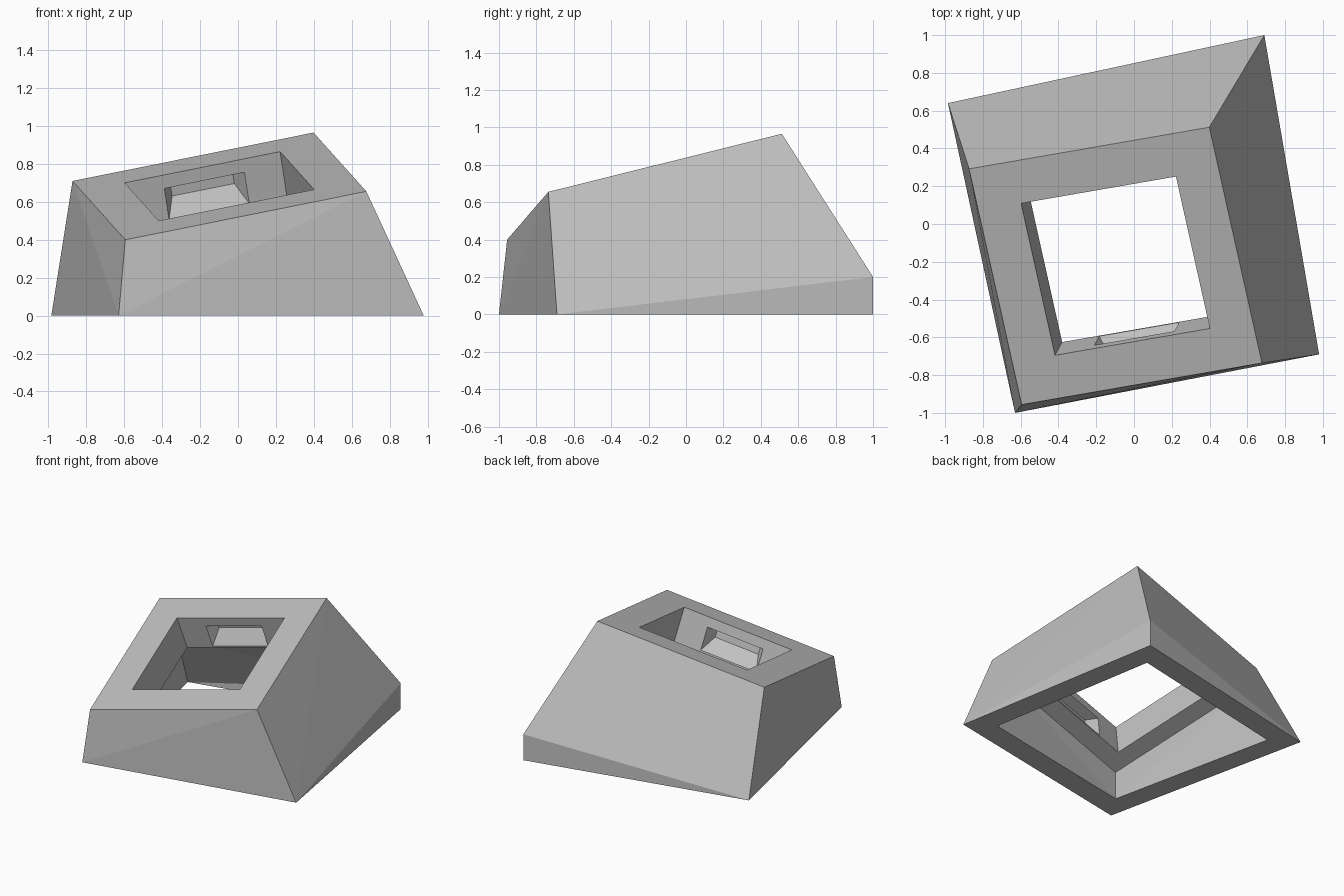
import bpy, bmesh
from mathutils import Vector

cube = bpy.data.objects.get("Cube")
if cube:
    bpy.data.objects.remove(cube, do_unlink=True)

# Single grey material
grey = bpy.data.materials.new("plain_grey")
grey.use_nodes = True
colour = (0.53, 0.53, 0.53, 1)
grey.diffuse_color = colour
grey.node_tree.nodes["Principled BSDF"].inputs["Base Color"].default_value = colour

# Tilted frame of the top plate: u across, v towards the back, n out of the plate
centre = Vector((-0.098, -0.222, 0.683))
u = Vector((1.27, 0.22, 0.255)).normalized()
n = u.cross(Vector((-0.285, 1.25, 0.31))).normalized()
v = n.cross(u)
PLATE = 0.26
HOLE = 0.424


def tilted(a, b, w):
    return centre + u * a + v * b + n * w


def square(half, w):
    return [tilted(a * half, b * half, w) for a in (-1, 1) for b in (-1, 1)]


def hull(name, points):
    bm = bmesh.new()
    for p in points:
        bm.verts.new(p)
    bmesh.ops.convex_hull(bm, input=bm.verts)
    bmesh.ops.dissolve_limit(bm, angle_limit=0.002, verts=bm.verts, edges=bm.edges)
    bmesh.ops.recalc_face_normals(bm, faces=bm.faces)
    mesh = bpy.data.meshes.new(name)
    bm.to_mesh(mesh)
    bm.free()
    mesh.materials.append(grey)
    obj = bpy.data.objects.new(name, mesh)
    bpy.context.collection.objects.link(obj)
    return obj


# Outer body: flat foot, short upright corner at the back right, tilted top
foot = [Vector(p) for p in ((-0.63, -1, 0), (0.98, -0.69, 0), (0.69, 1, 0), (-0.985, 0.64, 0))]
lift = Vector((0, 0, 0.2))
body = hull("switch_housing", foot + [foot[2] + lift] + square(0.658, 0))

# Hollow underneath, stopping below the top plate
inner = [p * 0.8 for p in foot]
cavity = hull("cavity_cutter", inner + [p - lift for p in inner]
              + [inner[2] + lift] + square(0.56, -PLATE))

# Square opening through the plate
opening = hull("opening_cutter", square(HOLE, 0.1) + square(HOLE, -PLATE - 0.02))

# Ramped clip notches in the front and back walls of the opening
cutters = [cavity, opening]
for side, label in ((-1, "front"), (1, "back")):
    points = []
    for a in (-1, 1):
        for half, b, w in ((0.225, HOLE - 0.01, -0.073), (0.225, HOLE - 0.01, -PLATE),
                           (0.17, HOLE + 0.08, -0.073), (0.17, HOLE + 0.08, -0.145)):
            points.append(tilted(a * half, side * b, w))
    cutters.append(hull(label + "_notch_cutter", points))

for cutter in cutters:
    cutter.hide_render = True
    mod = body.modifiers.new(cutter.name, "BOOLEAN")
    mod.operation = "DIFFERENCE"
    mod.solver = "EXACT"
    mod.object = cutter

# Bake the cuts and drop the cutters
bpy.context.view_layer.update()
result = bpy.data.meshes.new_from_object(body.evaluated_get(bpy.context.evaluated_depsgraph_get()))
body.modifiers.clear()
body.data = result
for cutter in cutters:
    bpy.data.objects.remove(cutter, do_unlink=True)
